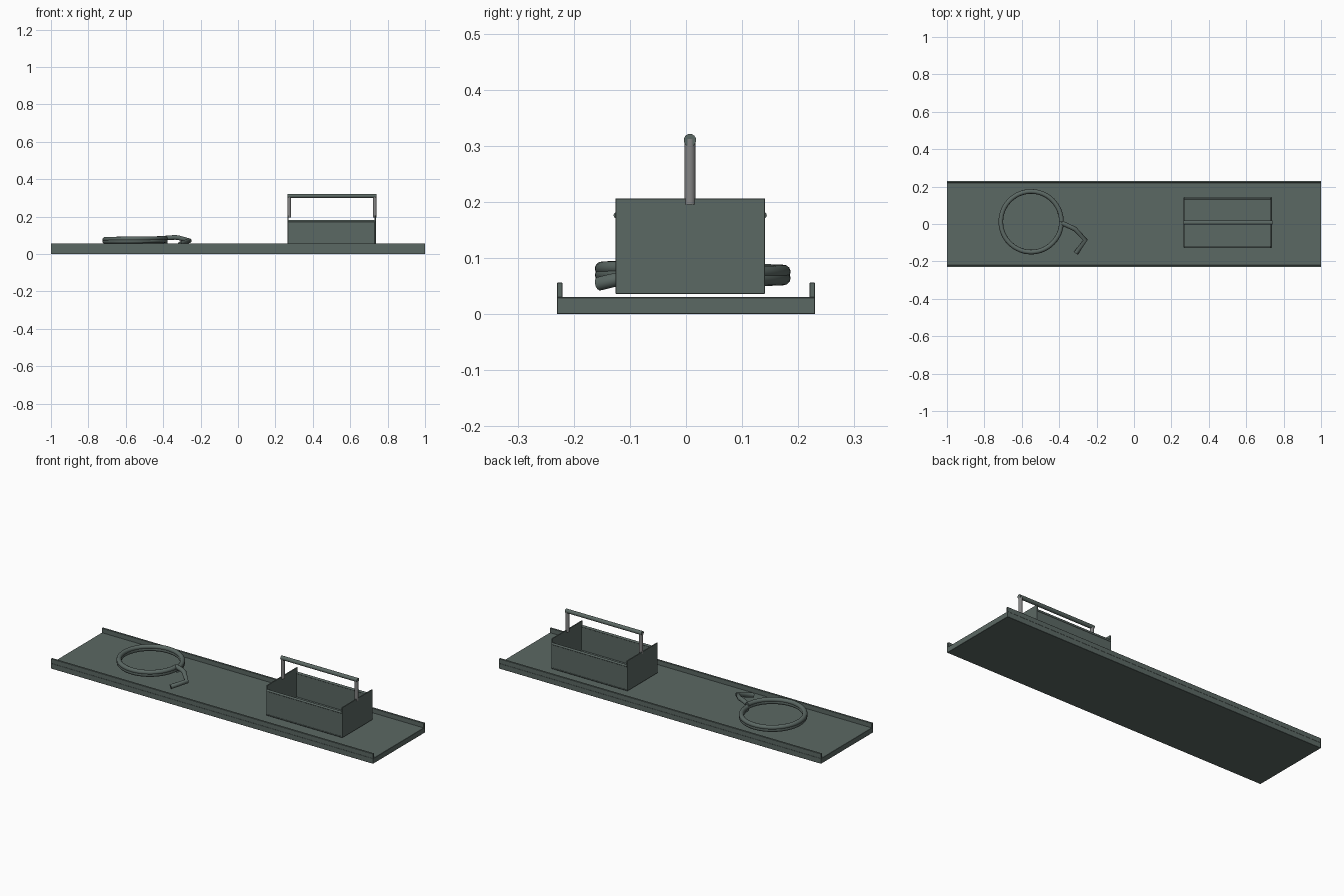
import bpy
import math
from mathutils import Vector

cube = bpy.data.objects.get("Cube")
if cube:
    bpy.data.objects.remove(cube, do_unlink=True)


def material(name, rgb):
    mat = bpy.data.materials.new(name)
    mat.use_nodes = True
    mat.diffuse_color = (*rgb, 1)
    mat.node_tree.nodes["Principled BSDF"].inputs["Base Color"].default_value = (*rgb, 1)
    return mat


green = material("grey green", (0.105, 0.138, 0.126))
steel = material("steel grey", (0.23, 0.23, 0.23))


def box(name, low, high, mat=green, bevel=0.001):
    low, high = Vector(low), Vector(high)
    bpy.ops.mesh.primitive_cube_add(size=1, location=(low + high) / 2)
    ob = bpy.context.object
    ob.name = name
    ob.scale = high - low
    bpy.ops.object.transform_apply(location=False, rotation=False, scale=True)
    ob.data.materials.append(mat)
    mod = ob.modifiers.new("soft edge", "BEVEL")
    mod.width = bevel
    return ob


def rod(name, start, end, radius, mat=green):
    start, end = Vector(start), Vector(end)
    bpy.ops.mesh.primitive_cylinder_add(vertices=24, radius=radius, depth=(end - start).length,
                                        location=(start + end) / 2)
    ob = bpy.context.object
    ob.name = name
    ob.rotation_euler = (end - start).to_track_quat("Z", "Y").to_euler()
    ob.data.materials.append(mat)
    bpy.ops.object.shade_smooth_by_angle()
    return ob


def tube(name, points, radius, mat=green):
    curve = bpy.data.curves.new(name, "CURVE")
    curve.dimensions = "3D"
    curve.bevel_depth = radius
    curve.bevel_resolution = 4
    curve.use_fill_caps = True
    spline = curve.splines.new("POLY")
    spline.points.add(len(points) - 1)
    for p, co in zip(spline.points, points):
        p.co = (*co, 1)
    spline.use_smooth = True
    curve.materials.append(mat)
    ob = bpy.data.objects.new(name, curve)
    bpy.context.collection.objects.link(ob)
    return ob


# Plank with a raised lip along each long edge
box("plank", (-1, -0.23, 0), (1, 0.23, 0.03))
for side, y in (("front", -0.23), ("back", 0.22)):
    box(side + "_lip", (-1, y, 0.029), (1, y + 0.01, 0.056))

# Open tote tray: floor, tall end plates, lower sides with rolled rims
X0, X1, Y0, Y1, Z0 = 0.265, 0.737, -0.126, 0.141, 0.036
T = 0.006
box("tray_floor", (X0, Y0, Z0), (X1, Y1, Z0 + T))
for side, x in (("right", X0), ("left", X1 - T)):
    box("tray_end_" + side, (x, Y0, Z0), (x + T, Y1, 0.206))
for side, y, rim_y in (("front", Y0 + 0.001, Y0 + 0.003), ("back", Y1 - T - 0.001, Y1 - 0.003)):
    box("tray_side_" + side, (X0 + T / 2, y, Z0), (X1 - T / 2, y + T, 0.176))
    rod("tray_rim_" + side, (X0 + T / 2, rim_y, 0.176), (X1 - T / 2, rim_y, 0.176), 0.006)

# Carrying handle
HY = 0.007
for side, x in (("right", 0.274), ("left", 0.731)):
    rod("handle_post_" + side, (x, HY, 0.195), (x, HY, 0.312), 0.01, steel)
rod("handle_bar", (X0, HY, 0.31), (X1 + 0.003, HY, 0.31), 0.011)

# Coiled cord: two stacked turns, then a bent tail dropping to the plank
TURNS, STEPS = 2, 64
coil = []
for i in range(TURNS * STEPS + 1):
    t = i / STEPS
    a = math.tau * t
    r = 0.162
    coil.append((-0.55 + r * math.cos(a), 0.012 + r * math.sin(a), 0.061 + 0.0115 * t))
tail = [(-0.385, 0.005, 0.086), (-0.335, -0.018, 0.089), (-0.315, -0.028, 0.086),
        (-0.26, -0.085, 0.071), (-0.31, -0.155, 0.054)]
tube("coiled_cord", coil, 0.0125)
tube("cord_tail", tail, 0.0125)
